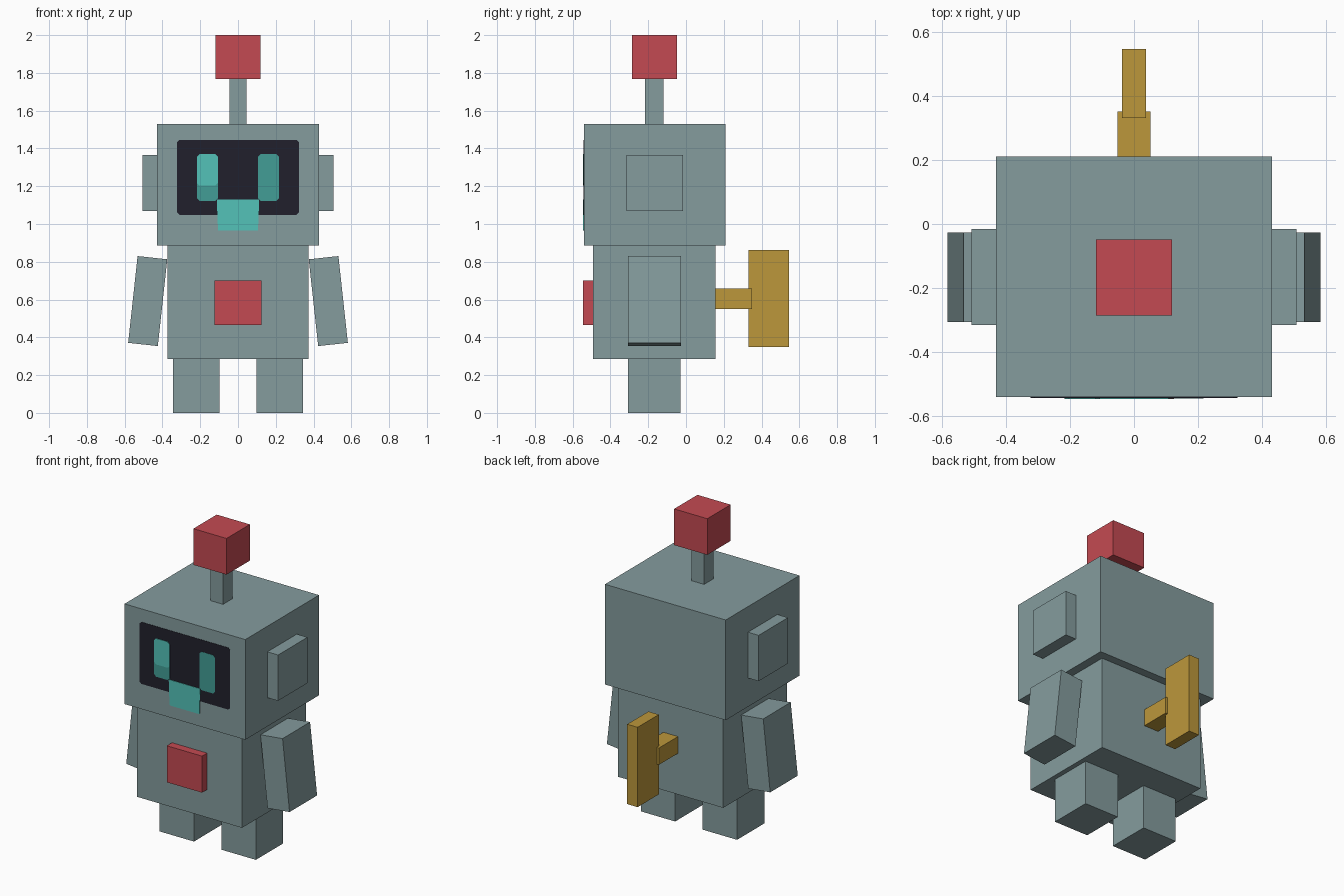
import bpy, bmesh, math
from mathutils import Matrix

cube = bpy.data.objects.get("Cube")
if cube:
    bpy.data.objects.remove(cube, do_unlink=True)


def material(name, hex_code):
    """Flat material from an sRGB hex code."""
    srgb = [int(hex_code[i:i + 2], 16) / 255 for i in (0, 2, 4)]
    col = [c / 12.92 if c <= 0.04045 else ((c + 0.055) / 1.055) ** 2.4 for c in srgb] + [1]
    m = bpy.data.materials.new(name)
    m.use_nodes = True
    m.diffuse_color = col
    m.node_tree.nodes["Principled BSDF"].inputs["Base Color"].default_value = col
    return m


GREY = material("grey_metal", "859C9E")
RED = material("red", "C44A52")
GOLD = material("gold", "BC973B")
DARK = material("dark_screen", "21202C")
TEAL = material("bright_teal", "53C2B8")
DEEP_TEAL = material("deep_teal", "429E96")


def finish(name, bm, mat):
    bmesh.ops.recalc_face_normals(bm, faces=bm.faces)
    mesh = bpy.data.meshes.new(name)
    bm.to_mesh(mesh)
    bm.free()
    mesh.materials.append(mat)
    ob = bpy.data.objects.new(name, mesh)
    bpy.context.collection.objects.link(ob)
    return ob


def box(name, x, y, z, mat, tilt=0):
    """Box from (min, max) pairs, tilted in degrees about its own y axis."""
    size = [b - a for a, b in (x, y, z)]
    bm = bmesh.new()
    bmesh.ops.create_cube(bm, size=1, matrix=Matrix.Diagonal((*size, 1)))
    ob = finish(name, bm, mat)
    ob.location = [(a + b) / 2 for a, b in (x, y, z)]
    ob.rotation_euler.y = math.radians(tilt)
    return ob


HEAD_FRONT = -0.54


def plate(name, x, z, thick, cut, mat, taper=0):
    """Thin plate on the head front with clipped corners and a tapered bottom."""
    (x0, x1), (z0, z1), c, t = x, z, cut, taper
    outline = [(x0 + t + c, z0), (x1 - t - c, z0), (x1 - t, z0 + c), (x1, z1 - c),
               (x1 - c, z1), (x0 + c, z1), (x0, z1 - c), (x0 + t, z0 + c)]
    bm = bmesh.new()
    face = bm.faces.new([bm.verts.new((px, HEAD_FRONT, pz)) for px, pz in outline])
    ext = bmesh.ops.extrude_face_region(bm, geom=[face])
    verts = [v for v in ext["geom"] if isinstance(v, bmesh.types.BMVert)]
    bmesh.ops.translate(bm, verts=verts, vec=(0, -thick, 0))
    return finish(name, bm, mat)


# Head, body and antenna
box("head", (-0.43, 0.43), (HEAD_FRONT, 0.21), (0.885, 1.53), GREY)
box("body", (-0.374, 0.374), (-0.493, 0.156), (0.285, 0.885), GREY)
box("antenna_stem", (-0.045, 0.045), (-0.216, -0.12), (1.53, 1.77), GREY)
box("antenna_tip", (-0.118, 0.118), (-0.285, -0.048), (1.767, 2.0), RED)
box("chest_button", (-0.125, 0.125), (-0.545, -0.493), (0.465, 0.70), RED)

# Paired parts
for side, s in (("left", 1), ("right", -1)):
    def span(a, b):
        return tuple(sorted((s * a, s * b)))
    box(side + "_ear", span(0.43, 0.506), (-0.315, -0.016), (1.07, 1.365), GREY)
    box(side + "_leg", span(0.098, 0.343), (-0.308, -0.03), (0, 0.285), GREY)
    box(side + "_arm", span(0.399, 0.557), (-0.306, -0.026), (0.361, 0.823), GREY, -6.2 * s)

# Wind-up key on the back
box("key_shaft", (-0.052, 0.052), (0.156, 0.35), (0.55, 0.658), GOLD)
box("key_handle", (-0.037, 0.037), (0.33, 0.545), (0.348, 0.862), GOLD)

# Face: screen, eyes and mouth
plate("screen", (-0.322, 0.322), (1.048, 1.446), 0.002, 0.012, DARK)
plate("left_eye", (0.106, 0.217), (1.123, 1.37), 0.0035, 0.014, DEEP_TEAL)
plate("right_eye", (-0.217, -0.106), (1.123, 1.37), 0.0035, 0.014, DEEP_TEAL)
plate("right_eye_highlight", (-0.217, -0.106), (1.203, 1.37), 0.005, 0.014, TEAL)
plate("mouth", (-0.112, 0.112), (0.965, 1.13), 0.005, 0.003, TEAL, 0.006)
